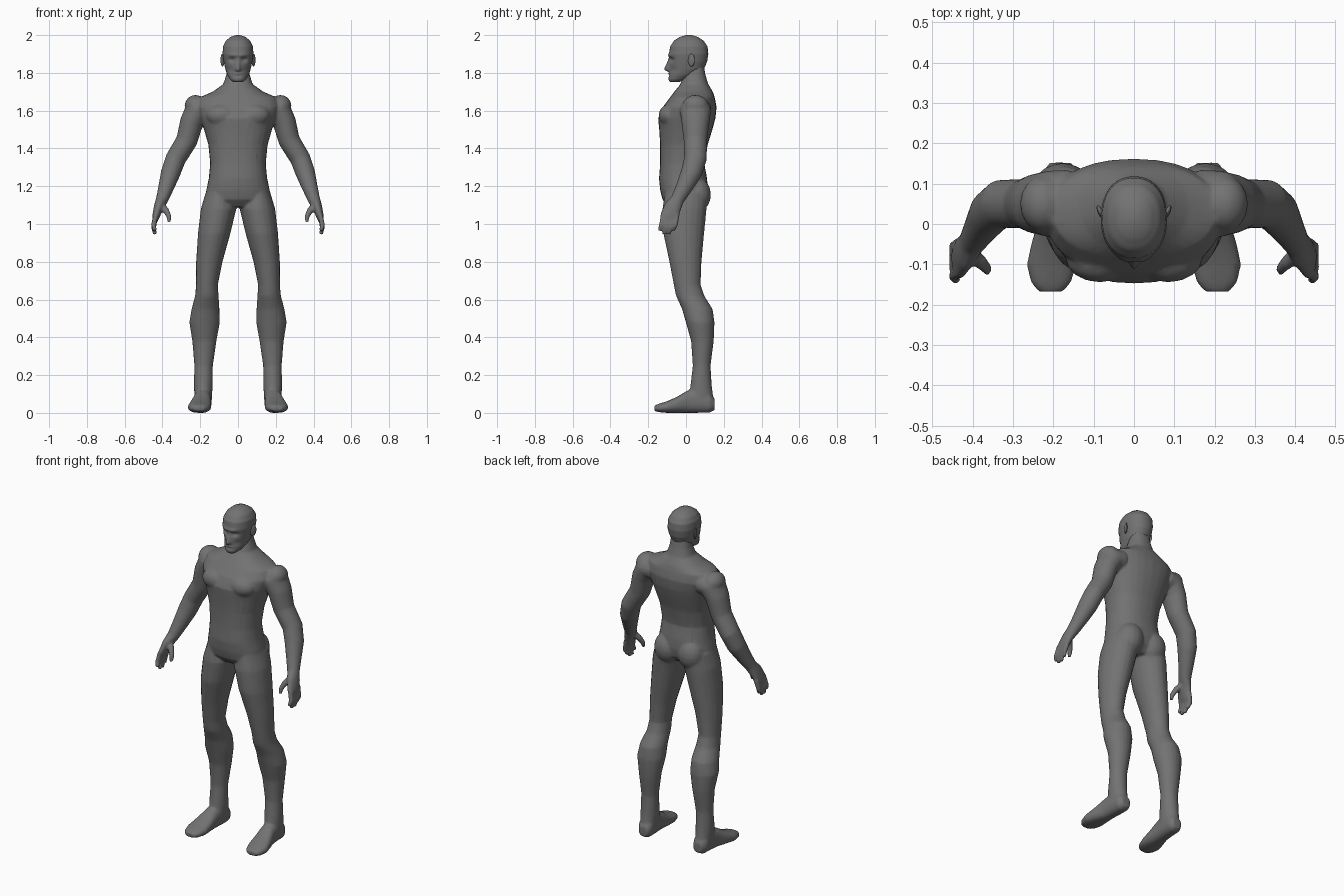
import bpy, bmesh, math
from mathutils import Vector, Matrix

X, Y, Z = Vector((1, 0, 0)), Vector((0, 1, 0)), Vector((0, 0, 1))
grey = bpy.data.materials.new("plain_grey")
grey.diffuse_color = (0.17, 0.17, 0.17, 1)


def loft(bm, rings, side=1, u=None, v=None, n=20, power=2.0):
    """Skin rings (x, y, z, radius_u, radius_v); without u and v they follow the path."""
    pts = [Vector(r[:3]) for r in rings]
    loops = []
    for i, r in enumerate(rings):
        a, b = u, v
        if u is None:
            t = (pts[min(i + 1, len(pts) - 1)] - pts[max(i - 1, 0)]).normalized()
            b = (Y - t * Y.dot(t)).normalized()
            a = b.cross(t)
        loop = []
        for k in range(n):
            c, s = math.cos(math.tau * k / n), math.sin(math.tau * k / n)
            c = math.copysign(abs(c) ** (2 / power), c)
            s = math.copysign(abs(s) ** (2 / power), s)
            p = pts[i] + a * (c * r[3]) + b * (s * r[4])
            loop.append(bm.verts.new((p.x * side, p.y, p.z)))
        loops.append(loop)
    for lo, hi in zip(loops, loops[1:]):
        for k in range(n):
            bm.faces.new((lo[k], lo[(k + 1) % n], hi[(k + 1) % n], hi[k]))
    bm.faces.new(loops[0][::-1])
    bm.faces.new(loops[-1])


def blob(bm, centre, size, side=1, turn=0):
    """Stretched ball, optionally turned about z."""
    m = (Matrix.Translation((centre[0] * side, centre[1], centre[2]))
         @ Matrix.Rotation(turn * side, 4, 'Z') @ Matrix.Diagonal((*size, 1)))
    bmesh.ops.create_uvsphere(bm, u_segments=16, v_segments=10, radius=1, matrix=m)


def finish(bm, name):
    bmesh.ops.recalc_face_normals(bm, faces=bm.faces)
    for f in bm.faces:
        f.smooth = True
    me = bpy.data.meshes.new(name)
    bm.to_mesh(me)
    bm.free()
    me.materials.append(grey)
    ob = bpy.data.objects.new(name, me)
    bpy.context.collection.objects.link(ob)
    return ob


def upright(rows):
    """Rows (z, half_width, front_y, back_y) to centred rings."""
    return [(0, (f + b) / 2, z, w, (b - f) / 2) for z, w, f, b in rows]


# Body: torso, neck, limbs and hands, merged into one skin
bm = bmesh.new()
torso = [(1.09, .09, -.09, .07), (1.13, .165, -.125, .105), (1.18, .168, -.137, .115),
         (1.24, .155, -.143, .112), (1.32, .147, -.137, .097), (1.42, .157, -.137, .115),
         (1.50, .180, -.142, .140), (1.56, .200, -.148, .156), (1.62, .220, -.122, .162),
         (1.67, .205, -.085, .152), (1.70, .135, -.062, .142), (1.74, .078, -.030, .118),
         (1.79, .062, -.012, .103), (1.84, .055, 0, .095)]
loft(bm, upright(torso), u=X, v=Y, n=28, power=2.25)

leg = [(.10, 0, 1.17, .07, .11), (.103, -.008, 1.08, .094, .117), (.126, -.012, .95, .086, .108),
       (.152, -.003, .80, .070, .085), (.164, .006, .68, .058, .071), (.165, .022, .62, .062, .075),
       (.172, .060, .55, .074, .081), (.177, .075, .48, .081, .076), (.178, .087, .38, .064, .060),
       (.182, .083, .25, .049, .047), (.184, .080, .15, .050, .056), (.184, .080, .07, .046, .066)]
foot = [(.182, .152, .045, .028, .030), (.184, .125, .055, .044, .054), (.186, .06, .065, .046, .065),
        (.190, .01, .060, .047, .060), (.198, -.05, .042, .057, .042), (.204, -.10, .031, .062, .031),
        (.206, -.145, .026, .050, .022), (.206, -.168, .024, .030, .014)]
arm = [(.16, .05, 1.61, .065, .085), (.215, .05, 1.60, .074, .082), (.245, .05, 1.54, .062, .074),
       (.272, .050, 1.44, .057, .062), (.330, .050, 1.345, .054, .060), (.357, .028, 1.27, .052, .056),
       (.382, -.012, 1.19, .041, .044), (.402, -.045, 1.13, .033, .036), (.420, -.070, 1.09, .026, .046),
       (.434, -.090, 1.04, .020, .048), (.438, -.095, 1.02, .014, .044)]
thumb = [(.405, -.070, 1.10, .018, .020), (.380, -.095, 1.07, .017, .018),
         (.366, -.110, 1.04, .014, .014), (.364, -.118, 1.01, .010, .010)]
for s in (1, -1):
    loft(bm, leg, s, X, Y)
    loft(bm, foot, s, X, Z, power=2.4)
    loft(bm, arm, s)
    loft(bm, thumb, s, n=10)
    for y, tip in ((-.130, .965), (-.106, .945), (-.081, .945), (-.057, .965)):   # fingers
        loft(bm, [(.435, y + .01, 1.05, .014, .014), (.447, y, (1.02 + tip) / 2, .014, .0135),
                  (.440, y - .012, tip, .010, .010)], s, n=10)
    blob(bm, (.078, .062, 1.155), (.078, .070, .090), s)            # buttock
    blob(bm, (.085, -.085, 1.575), (.085, .060, .060), s)           # chest muscle
    blob(bm, (.165, -.018, .635), (.036, .036, .050), s)            # kneecap
    blob(bm, (.225, .050, 1.625), (.058, .070, .058), s)            # shoulder cap
body = finish(bm, "body")
remesh = body.modifiers.new("merge", 'REMESH')
remesh.mode, remesh.voxel_size, remesh.use_smooth_shade = 'VOXEL', .006, True
smooth = body.modifiers.new("soften", 'SMOOTH')
smooth.factor, smooth.iterations = .5, 6
thin = body.modifiers.new("simplify", 'DECIMATE')
thin.ratio = .15

# Head: lofted skull with the face pushed in and out
skull = [(1.752, .026, -.085, -.035), (1.765, .042, -.093, .005), (1.79, .057, -.090, .055),
         (1.82, .067, -.088, .095), (1.86, .076, -.087, .112), (1.90, .082, -.090, .118),
         (1.94, .079, -.084, .114), (1.97, .064, -.064, .094), (1.99, .040, -.034, .064),
         (2.0, .012, 0, .030)]
fine = []
for a, b in zip(skull, skull[1:]):
    steps = max(1, round((b[0] - a[0]) / .006))
    fine += [tuple(p + (q - p) * i / steps for p, q in zip(a, b)) for i in range(steps)]
fine.append(skull[-1])
bm = bmesh.new()
loft(bm, upright(fine), u=X, v=Y, n=56, power=2.2)


def bump(x, z, cx, cz, wx, wz):
    return math.exp(-((x - cx) / wx) ** 2 - ((z - cz) / wz) ** 2)


for v in bm.verts:
    if v.co.y < -.02:
        x, z = abs(v.co.x), v.co.z
        ridge = max(0, min((1.885 - z) / .06, (z - 1.803) / .012, 1))
        push = .026 * ridge * math.exp(-(x / (.007 + .006 * ridge)) ** 2)   # nose
        push += .007 * bump(x, z, .022, 1.893, .026, .009)                  # brow
        push -= .014 * bump(x, z, .032, 1.870, .017, .012)                  # eye socket
        push += .005 * bump(x, z, 0, 1.795, .022, .005)                     # upper lip
        push -= .005 * bump(x, z, 0, 1.786, .024, .003)                     # mouth line
        push -= .006 * bump(x, z, .045, 1.815, .016, .018)                  # cheek hollow
        v.co.y -= push
for s in (1, -1):
    blob(bm, (.082, .028, 1.868), (.007, .020, .034), s, -.45)              # ear
head = finish(bm, "head")
